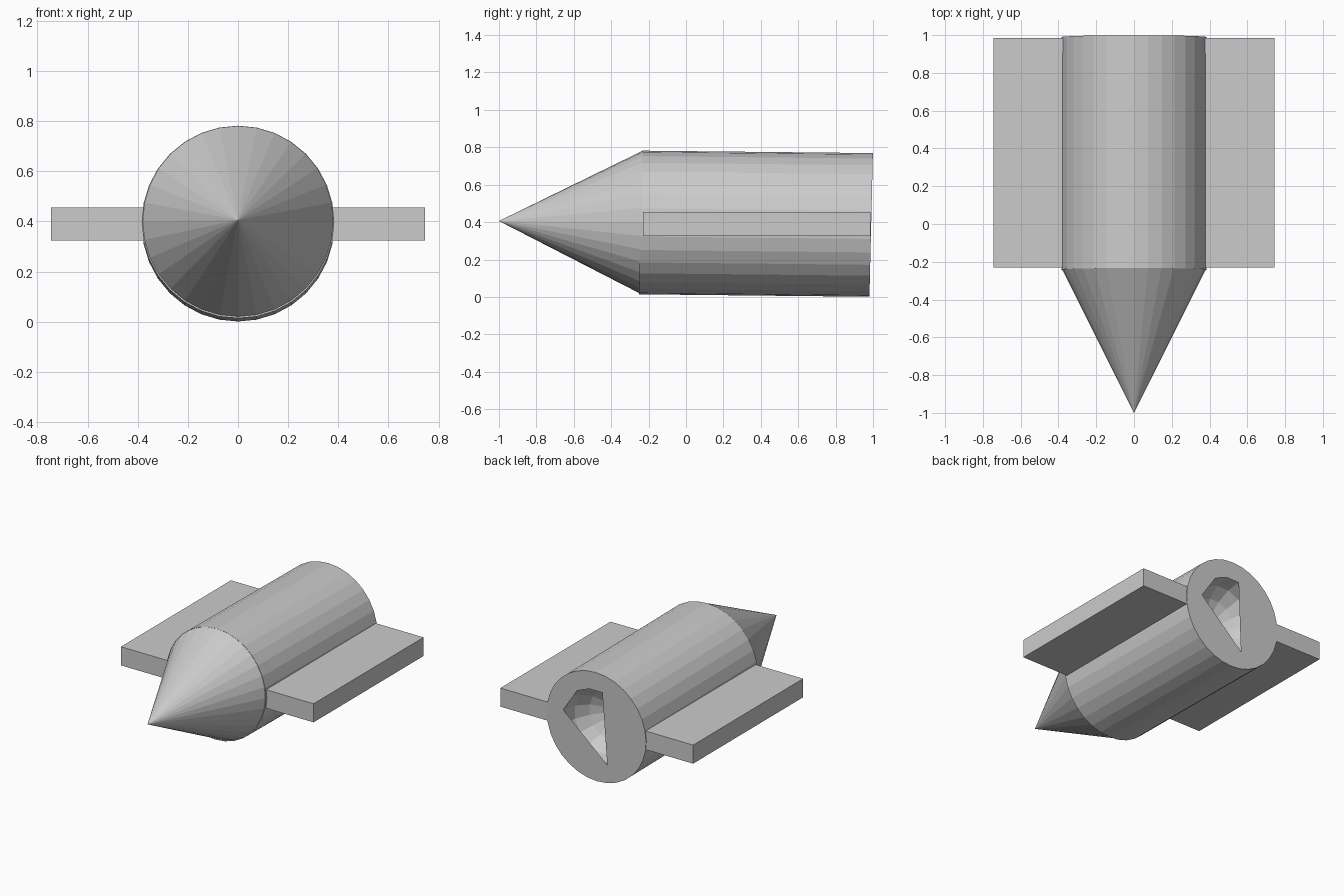
import bpy, bmesh, math
from mathutils import Matrix, Vector

cube = bpy.data.objects.get("Cube")
if cube:
    bpy.data.objects.remove(cube, do_unlink=True)

# One plain grey for the whole model
grey = bpy.data.materials.new("light_grey")
grey.use_nodes = True
colour = (0.6, 0.6, 0.6, 1)
grey.diffuse_color = colour
grey.node_tree.nodes["Principled BSDF"].inputs["Base Color"].default_value = colour

SIDES = 32
RADIUS = 0.384
NOSE_Y, REAR_Y = -0.242, 0.99

# Slight droop of the hull towards the rear
TILT = Matrix(((1, 0, 0, 0),
               (0, 1, 0.024, 0),
               (0, -0.0105, 1, 0.3955),
               (0, 0, 0, 1)))


def finish(name, bm, matrix=None):
    if matrix:
        bm.transform(matrix)
    mesh = bpy.data.meshes.new(name)
    bm.to_mesh(mesh)
    bm.free()
    mesh.materials.append(grey)
    obj = bpy.data.objects.new(name, mesh)
    bpy.context.collection.objects.link(obj)
    return obj


def ring(bm, points, y):
    return [bm.verts.new((x, y, z)) for x, z in points]


def circle(radius, count, start=0.0):
    angles = [start + math.tau * i / count for i in range(count)]
    return [(radius * math.cos(a), radius * math.sin(a)) for a in angles]


def loop_edges(bm, verts):
    return [bm.edges.new((a, b)) if not bm.edges.get((a, b)) else bm.edges.get((a, b))
            for a, b in zip(verts, verts[1:] + verts[:1])]


def bridge(bm, a, b):
    for i in range(len(a)):
        j = (i + 1) % len(a)
        bm.faces.new((a[i], a[j], b[j], b[i]))


# Hull: tube with closed front and a rear wall holding the pointed opening
bm = bmesh.new()
front = ring(bm, circle(RADIUS, SIDES), NOSE_Y)
rear = ring(bm, circle(RADIUS, SIDES), REAR_Y)
bridge(bm, front, rear)
bm.faces.new(front)
opening = [(math.radians(d)) for d in (11.25, 56.25, 78.75, 101.25, 252)]
hole = ring(bm, [(0.26 * math.cos(a), 0.26 * math.sin(a)) for a in opening], REAR_Y)
wall_edges = loop_edges(bm, rear) + loop_edges(bm, hole)
bmesh.ops.triangle_fill(bm, edges=wall_edges, use_beauty=True,
                        use_dissolve=False, normal=Vector((0, 1, 0)))
bmesh.ops.recalc_face_normals(bm, faces=bm.faces)
for f in bm.faces:
    if all(abs(v.co.y - REAR_Y) < 1e-5 for v in f.verts) and f.normal.y < 0:
        f.normal_flip()
finish("hull", bm, TILT)

# Rounded exhaust bowl behind the opening
bm = bmesh.new()
rings = []
for k in range(4):
    a = math.pi / 8 * k
    pts = circle(0.26 * math.cos(a), 16, math.pi / 16)
    rings.append(ring(bm, pts, REAR_Y - 0.26 * math.sin(a)))
for a, b in zip(rings, rings[1:]):
    bridge(bm, a, b)
pole = bm.verts.new((0, REAR_Y - 0.26, 0))
for i, v in enumerate(rings[-1]):
    bm.faces.new((v, rings[-1][(i + 1) % 16], pole))
bm.normal_update()
for f in bm.faces:
    inward = Vector((0, REAR_Y, 0)) - f.calc_center_median()
    if f.normal.dot(inward) < 0:
        f.normal_flip()
finish("exhaust_bowl", bm, TILT)

# Pointed nose
bm = bmesh.new()
base = ring(bm, [(x, z + 0.003) for x, z in circle(0.38, SIDES)], NOSE_Y)
tip = bm.verts.new((0, -1, 0))
for i, v in enumerate(base):
    bm.faces.new((v, base[(i + 1) % SIDES], tip))
bm.faces.new(base)
bmesh.ops.recalc_face_normals(bm, faces=bm.faces)
finish("nose_cone", bm, TILT)

# Flat side wings
for name, side in (("left_wing", 1), ("right_wing", -1)):
    bm = bmesh.new()
    place = Matrix.Translation((side * 0.54, 0.378, 0.39))
    size = Matrix.Diagonal((0.41, 1.215, 0.13, 1))
    bmesh.ops.create_cube(bm, size=1, matrix=place @ size)
    finish(name, bm)
